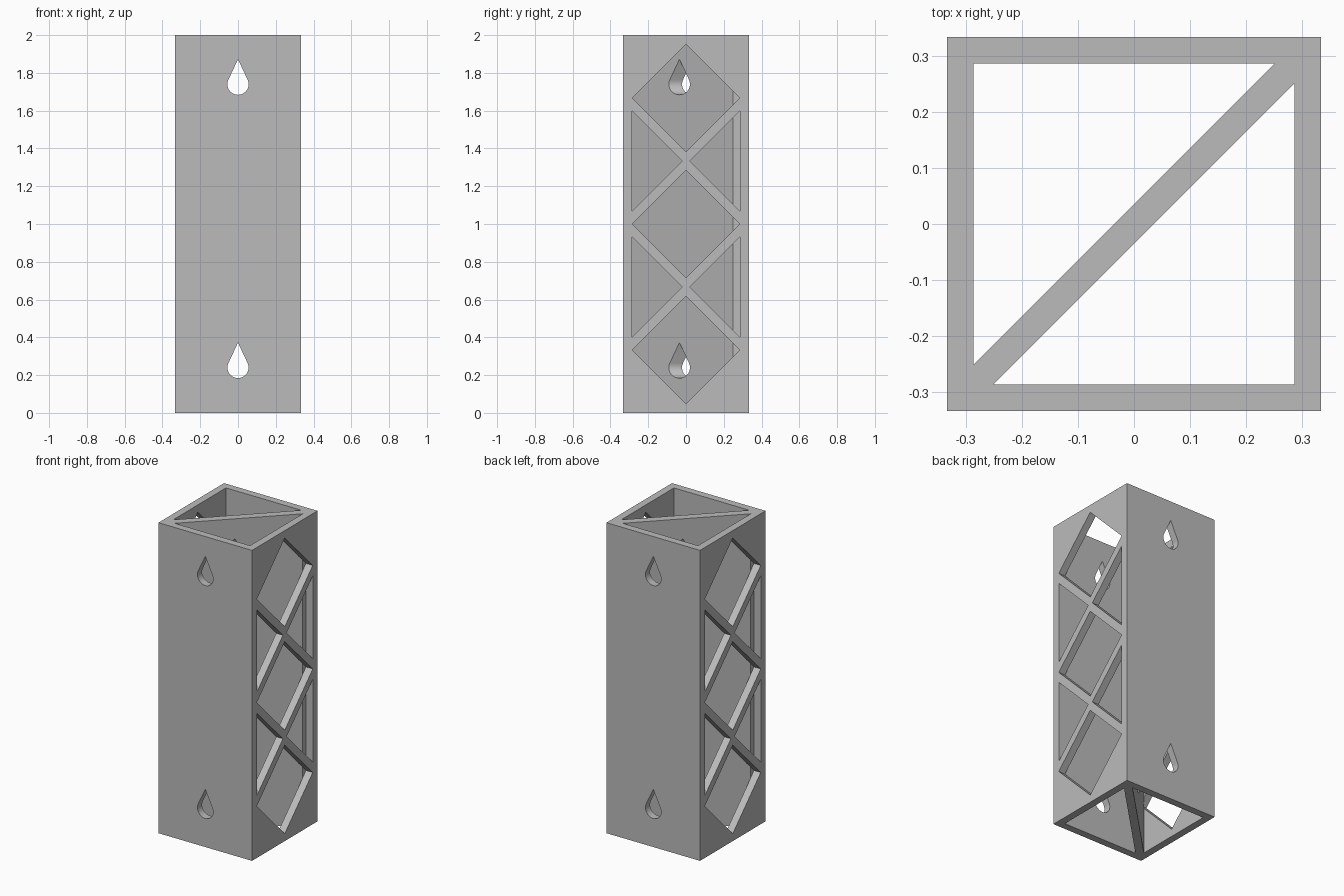
import bpy, bmesh, math
from mathutils import Vector

if "Cube" in bpy.data.objects:
    bpy.data.objects.remove(bpy.data.objects["Cube"], do_unlink=True)

HALF = 1 / 3          # half width of the square tube
INNER = 0.286         # half width of the inside
WEB = 0.035           # half of the diagonal web, measured along y
HEIGHT = 2.0

grey = bpy.data.materials.new("plain grey")
grey.use_nodes = True
colour = (0.50, 0.50, 0.50, 1)
grey.diffuse_color = colour
grey.node_tree.nodes["Principled BSDF"].inputs["Base Color"].default_value = colour


def prisms(name, profiles, lo, hi, axis):
    """Extrude flat outlines between lo and hi along an axis."""
    place = {"x": lambda a, b, d: (d, a, b),
             "y": lambda a, b, d: (a, d, b),
             "z": lambda a, b, d: (a, b, d)}[axis]
    bm = bmesh.new()
    for outline in profiles:
        face = bm.faces.new([bm.verts.new(place(a, b, lo)) for a, b in outline])
        grown = bmesh.ops.extrude_face_region(bm, geom=[face])["geom"]
        verts = [g for g in grown if isinstance(g, bmesh.types.BMVert)]
        bmesh.ops.translate(bm, verts=verts, vec=Vector(place(0, 0, hi - lo)))
    bmesh.ops.recalc_face_normals(bm, faces=bm.faces[:])
    mesh = bpy.data.meshes.new(name)
    bm.to_mesh(mesh)
    bm.free()
    mesh.materials.append(grey)
    obj = bpy.data.objects.new(name, mesh)
    bpy.context.collection.objects.link(obj)
    return obj


def cut(target, cutter):
    """Subtract the cutter, then discard it."""
    cutter.hide_render = True
    mod = target.modifiers.new("cut", "BOOLEAN")
    mod.operation = "DIFFERENCE"
    mod.solver = "EXACT"
    mod.object = cutter
    bpy.context.view_layer.objects.active = target
    bpy.ops.object.modifier_apply(modifier=mod.name)
    bpy.data.objects.remove(cutter, do_unlink=True)


def teardrop(z, radius=0.056, tip=0.132, steps=24):
    """Round hole that rises to a point along its tangents."""
    start = math.asin(radius / tip)
    sweep = math.pi + 2 * start
    arc = [(radius * math.cos(start - sweep * i / steps),
            z + radius * math.sin(start - sweep * i / steps))
           for i in range(steps + 1)]
    return arc + [(0, z + tip)]


# Square tube
tube = prisms("braced_tube", [[(-HALF, -HALF), (HALF, -HALF), (HALF, HALF), (-HALF, HALF)]],
              0, HEIGHT, "z")

# Two triangular shafts, leaving the diagonal web between them
edge = INNER - WEB
shafts = [[(-s * INNER, -s * edge), (s * edge, s * INNER), (-s * INNER, s * INNER)]
          for s in (1, -1)]
cut(tube, prisms("shaft_cutter", shafts, -0.1, HEIGHT + 0.1, "z"))

# Lattice windows in both side walls
r = 0.285
windows = [[(-r, z), (0, z - r), (r, z), (0, z + r)]
           for z in (1 / 3, 1, 5 / 3)]
windows += [[(s * r, z - 0.266), (s * r, z + 0.266), (s * 0.019, z)]
            for z in (2 / 3, 4 / 3) for s in (1, -1)]
for lo, hi in ((INNER - 0.001, HALF + 0.1), (-HALF - 0.1, 0.001 - INNER)):
    cut(tube, prisms("window_cutter", windows, lo, hi, "x"))

# Teardrop holes from front to back, through the web as well
cut(tube, prisms("teardrop_cutter", [teardrop(0.24), teardrop(1.74)], -0.5, 0.5, "y"))

# Flat walls with smooth hole bottoms
bpy.ops.object.select_all(action="DESELECT")
tube.select_set(True)
bpy.context.view_layer.objects.active = tube
bpy.ops.object.shade_smooth_by_angle(angle=math.radians(25))
